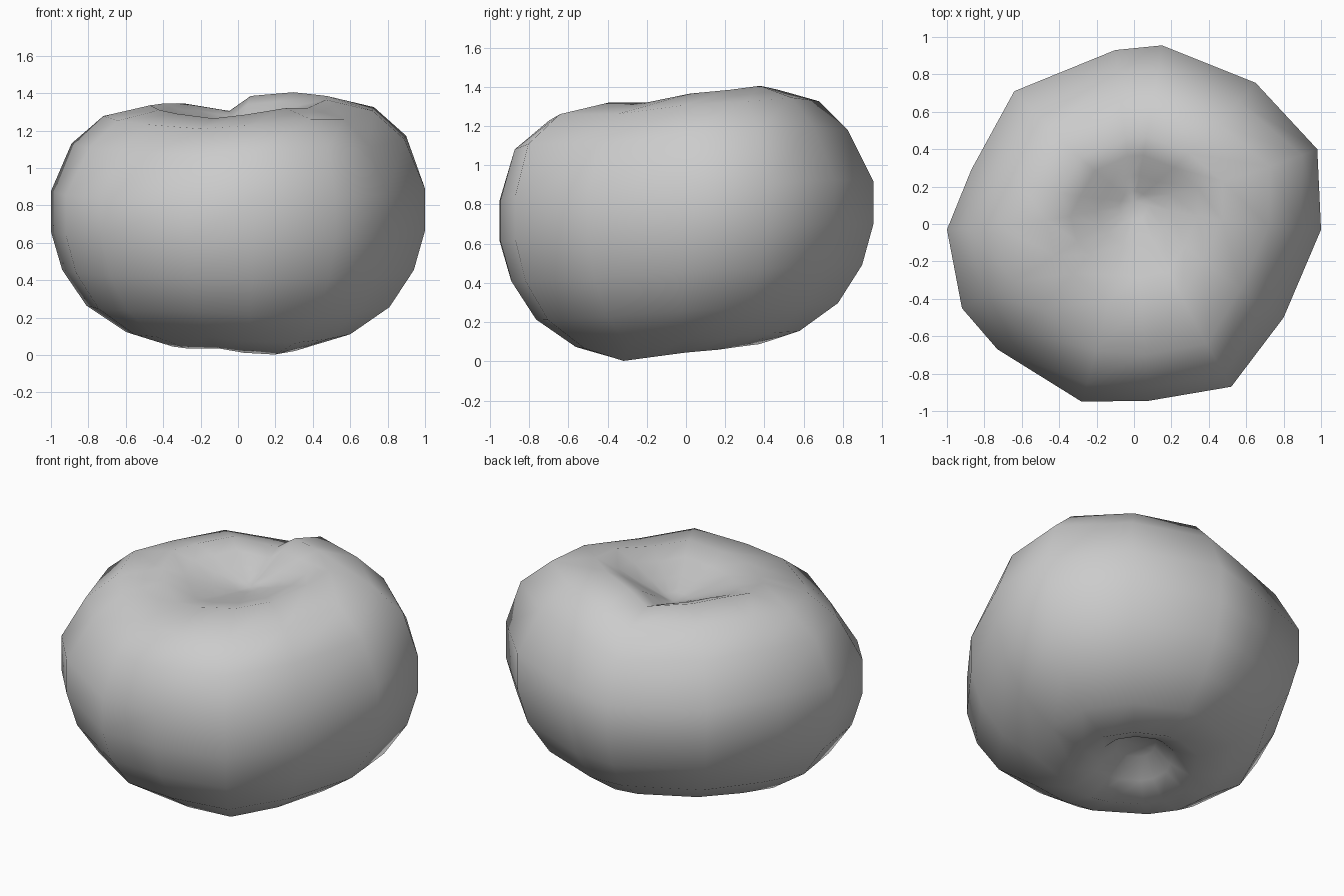
import bpy, bmesh
from mathutils import Vector

cube = bpy.data.objects.get("Cube")
if cube:
    bpy.data.objects.remove(cube, do_unlink=True)

# Lobes around the fruit: widest x, widest y, bottom rim height, top rim height, shoulder fullness
LOBES = [(1, -.03, .045, 1.365, 1), (.98, .4, .06, 1.385, 1.03), (.65, .755, .08, 1.405, .97),
         (.15, .955, .09, 1.385, .97), (-.1, .93, .1, 1.305, .98), (-.64, .71, .115, 1.345, .96),
         (-.87, .29, .08, 1.345, .97), (-1, -.03, .06, 1.335, 1), (-.92, -.45, .045, 1.31, .97),
         (-.73, -.67, .035, 1.29, .95), (-.28, -.95, .035, 1.265, 1.01), (.08, -.945, .01, 1.285, 1.04),
         (.52, -.87, 0, 1.32, 1.04), (.8, -.5, .02, 1.32, .99)]
# Cross-section from bottom pit to top pit: (radius share, height share)
PROFILE = [(.12, .12), (.23, .05), (.38, 0), (.6, .05), (.81, .16), (.94, .31), (1, .47), (1, .64),
           (.89, .84), (.72, .955), (.47, 1), (.34, .97), (.2, .93), (.08, .9)]
BOTTOM_PIT = Vector((0, .03, .2))
TOP_PIT = Vector((0, .12, 1.19))


def ring_point(lobe, radius, share):
    """One point of a ring; the rings drift towards the pits as they narrow."""
    x, y, low, high, shoulder = lobe
    pit = TOP_PIT if share > .5 else BOTTOM_PIT
    drift = (1 - radius) ** 2
    # Close to the pit the uneven rim heights blend into one
    blend = min(1, radius / .4)
    height = low + (high - low) * share
    even = .05 + 1.29 * share
    if share > .8:
        radius *= shoulder
    return (x * radius + pit.x * drift, y * radius + pit.y * drift, even + (height - even) * blend)


# Fruit body
bm = bmesh.new()
rings = [[bm.verts.new(ring_point(lobe, r, s)) for lobe in LOBES] for r, s in PROFILE]
count = len(LOBES)
for lower, upper in zip(rings, rings[1:]):
    for i in range(count):
        j = (i + 1) % count
        bm.faces.new((lower[i], lower[j], upper[j], upper[i]))
bottom, top = bm.verts.new(BOTTOM_PIT), bm.verts.new(TOP_PIT)
for i in range(count):
    j = (i + 1) % count
    bm.faces.new((bottom, rings[0][j], rings[0][i]))
    bm.faces.new((top, rings[-1][i], rings[-1][j]))
bmesh.ops.recalc_face_normals(bm, faces=bm.faces)
for face in bm.faces:
    face.smooth = True

mesh = bpy.data.meshes.new("fruit_body")
bm.to_mesh(mesh)
bm.free()
fruit = bpy.data.objects.new("fruit_body", mesh)
bpy.context.collection.objects.link(fruit)

# Plain grey skin
skin = bpy.data.materials.new("light_grey")
skin.use_nodes = True
skin.diffuse_color = (.6, .6, .6, 1)
skin.node_tree.nodes["Principled BSDF"].inputs["Base Color"].default_value = (.6, .6, .6, 1)
mesh.materials.append(skin)
